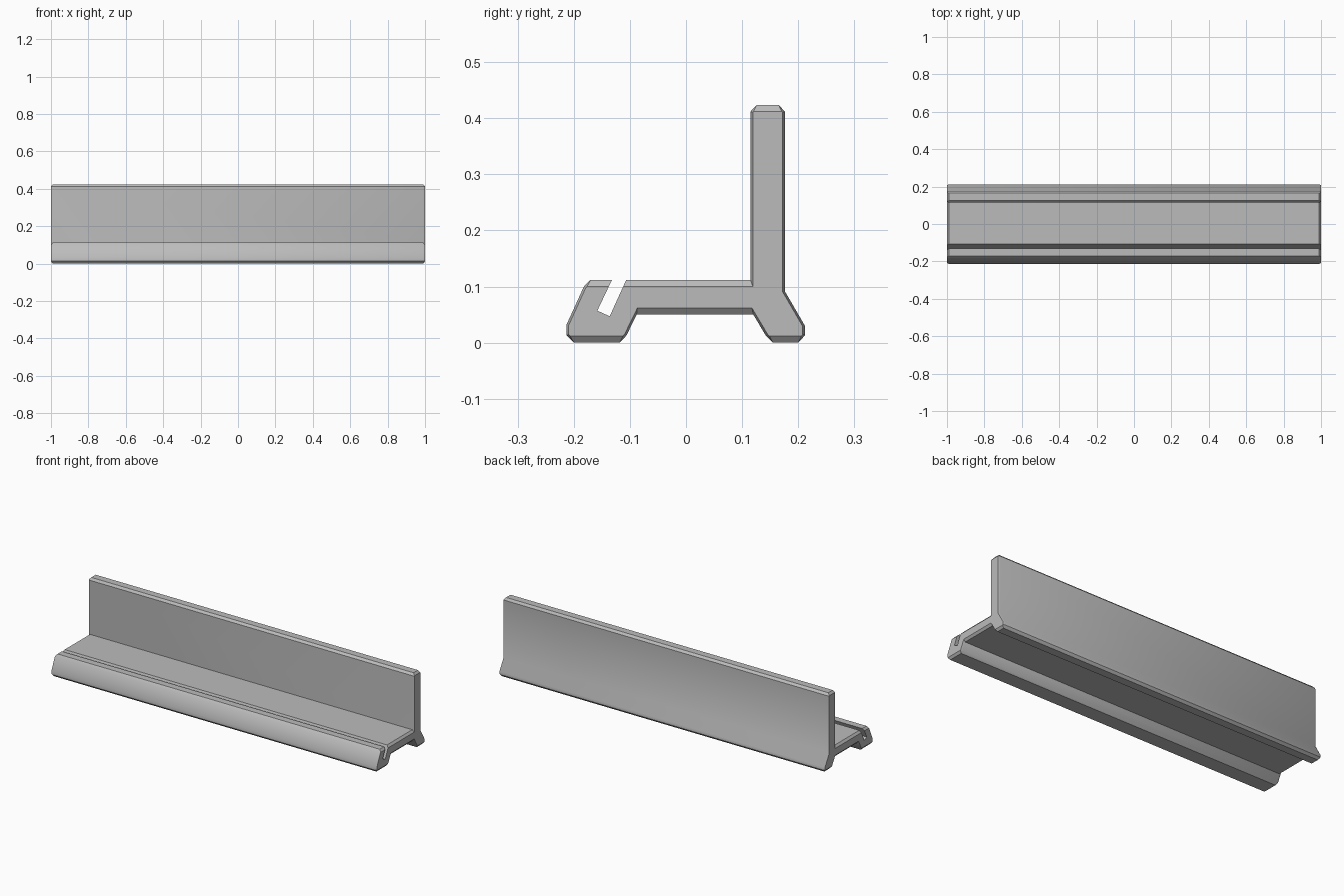
import bpy, bmesh, math
from mathutils import Vector
from mathutils.geometry import intersect_line_line_2d

cube = bpy.data.objects.get("Cube")
if cube:
    bpy.data.objects.remove(cube, do_unlink=True)

HALF = 1.0      # half length
CHAMFER = 0.01  # end chamfer along the length

grey = bpy.data.materials.new("plain_grey")
grey.use_nodes = True
grey.diffuse_color = (0.5, 0.5, 0.5, 1)
grey.node_tree.nodes["Principled BSDF"].inputs["Base Color"].default_value = (0.5, 0.5, 0.5, 1)


def inset(profile):
    """Shrink a counter-clockwise (y, z) outline, more on level edges than on upright ones."""
    pts = [Vector(p) for p in profile]
    lines = []
    for a, b in zip(pts, pts[1:] + pts[:1]):
        d = (b - a).normalized()
        n = Vector((-d.y, d.x)) * (0.012 if abs(d.x) > 0.9 else 0.004)
        lines.append((a + n, d))
    out = []
    for (p, d), (q, e) in zip(lines[-1:] + lines[:-1], lines):
        t = (q - p).cross(e) / d.cross(e)
        out.append(p + d * t)
    return out


def loft(name, sections):
    """Join equal outlines placed at successive x positions into a closed solid."""
    bm = bmesh.new()
    rings = [[bm.verts.new((x, p[0], p[1])) for p in outline] for x, outline in sections]
    count = len(rings[0])
    for r, s in zip(rings, rings[1:]):
        for i in range(count):
            j = (i + 1) % count
            bm.faces.new((r[i], r[j], s[j], s[i]))
    bm.faces.new(rings[0])
    bm.faces.new(rings[-1])
    bmesh.ops.recalc_face_normals(bm, faces=bm.faces)
    mesh = bpy.data.meshes.new(name)
    bm.to_mesh(mesh)
    bm.free()
    ob = bpy.data.objects.new(name, mesh)
    mesh.materials.append(grey)
    bpy.context.collection.objects.link(ob)
    return ob


# Cross-section: front foot, base underside, rear foot, upright back, base top
outline = [
    (-0.20, 0), (-0.118, 0), (-0.106, 0.013), (-0.088, 0.05),
    (0.12, 0.05), (0.142, 0.013), (0.155, 0), (0.20, 0),
    (0.212, 0.013), (0.212, 0.03), (0.176, 0.092), (0.176, 0.412),
    (0.165, 0.424), (0.126, 0.424), (0.115, 0.412), (0.115, 0.112),
    (-0.17, 0.112), (-0.182, 0.10), (-0.213, 0.032), (-0.213, 0.013),
]
small = inset(outline)
stand = loft("display_stand", [
    (-HALF, small), (-HALF + CHAMFER, outline),
    (HALF - CHAMFER, outline), (HALF, small),
])

# Slanted slot along the front lip
slot = [(-0.158, 0.057), (-0.136, 0.047), (-0.0975, 0.132), (-0.1225, 0.132)]
cutter = loft("slot_cutter", [(-HALF - 0.1, slot), (HALF + 0.1, slot)])
cutter.hide_render = True

cut = stand.modifiers.new("slot", 'BOOLEAN')
cut.operation = 'DIFFERENCE'
cut.solver = 'EXACT'
cut.object = cutter

bpy.ops.object.select_all(action='DESELECT')
stand.select_set(True)
bpy.context.view_layer.objects.active = stand
bpy.ops.object.modifier_apply(modifier=cut.name)
bpy.data.objects.remove(cutter, do_unlink=True)
bpy.ops.object.shade_smooth_by_angle(angle=math.radians(30))
